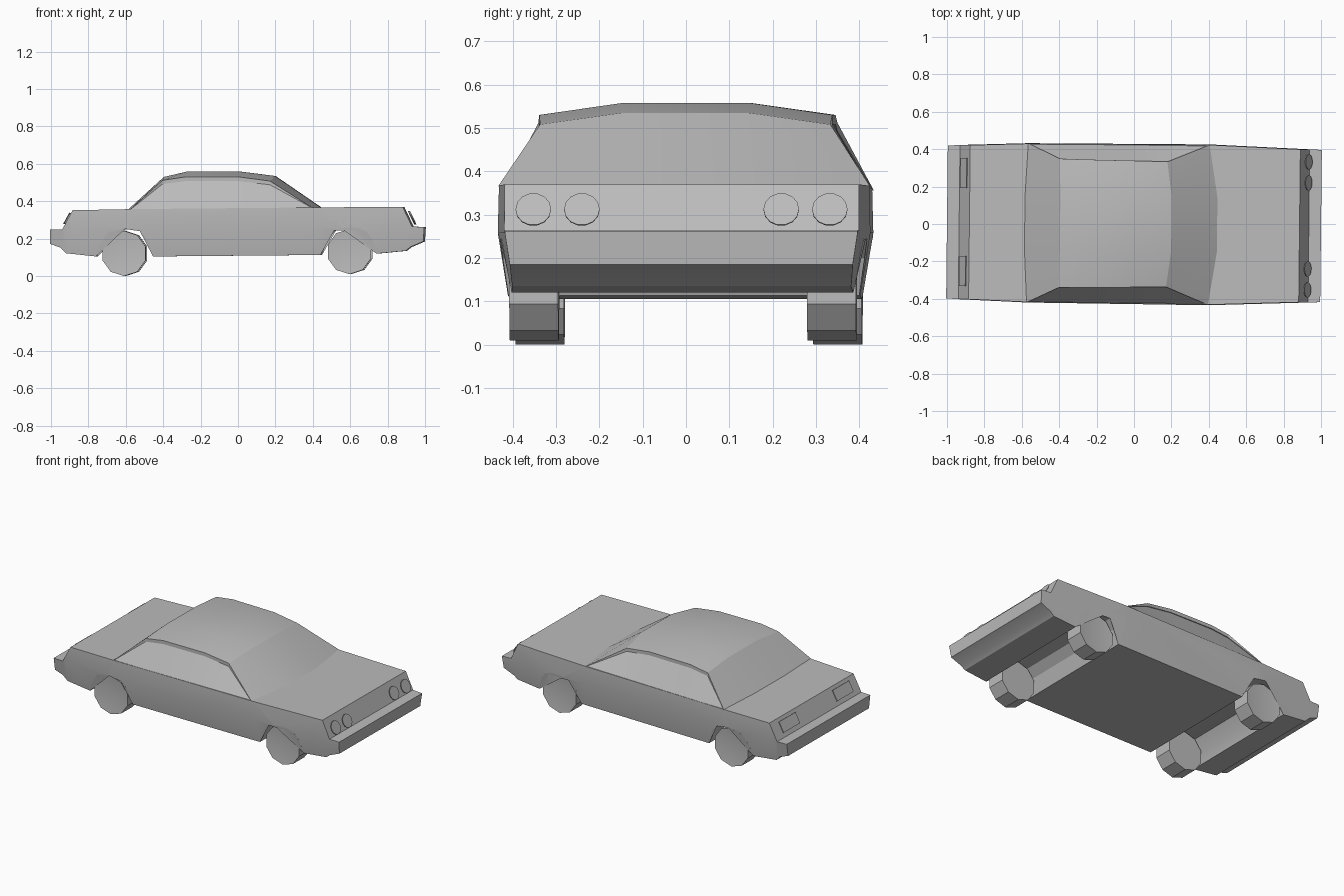
import bpy, bmesh, math
from mathutils import Matrix, Vector

if "Cube" in bpy.data.objects:
    bpy.data.objects.remove(bpy.data.objects["Cube"], do_unlink=True)

# One flat grey for the whole car
grey = bpy.data.materials.new("plain_grey")
grey.use_nodes = True
GREY = (0.5, 0.5, 0.5, 1)
grey.diffuse_color = GREY
grey.node_tree.nodes["Principled BSDF"].inputs["Base Color"].default_value = GREY

YAW = Matrix.Rotation(-0.011, 4, 'Z')   # the car stands very slightly turned


def finish(name, bm, angle=25, fix_normals=True):
    if fix_normals:
        bmesh.ops.recalc_face_normals(bm, faces=bm.faces[:])
    bm.transform(YAW)
    mesh = bpy.data.meshes.new(name)
    bm.to_mesh(mesh)
    bm.free()
    mesh.materials.append(grey)
    mesh.shade_smooth()
    mesh.set_sharp_from_angle(angle=math.radians(angle))
    obj = bpy.data.objects.new(name, mesh)
    bpy.context.collection.objects.link(obj)
    return obj


def lerp_table(table, x):
    for (x0, v0), (x1, v1) in zip(table, table[1:]):
        if x <= x1:
            t = max(0, (x - x0) / (x1 - x0))
            return v0 + t * (v1 - v0)
    return table[-1][1]


# Body: side profile with wheel-arch tunnels, given width and a waist crease
profile = [
    (-1.0, 0.25), (-1.0, 0.172), (-0.945, 0.152), (-0.915, 0.122), (-0.755, 0.105),
    (-0.735, 0.165), (-0.69, 0.235), (-0.60, 0.252), (-0.52, 0.24), (-0.48, 0.20), (-0.45, 0.105),
    (0.445, 0.113), (0.475, 0.20), (0.52, 0.245), (0.60, 0.262), (0.69, 0.24), (0.72, 0.20),
    (0.745, 0.12), (0.90, 0.135), (0.925, 0.155), (0.995, 0.185), (1.0, 0.262), (0.935, 0.265),
    (0.885, 0.37), (0.40, 0.367), (-0.57, 0.358), (-0.88, 0.352), (-0.935, 0.25),
]
PLAN = [(-1, 0.41), (-0.57, 0.426), (0.4, 0.43), (1, 0.407)]
HEIGHT = [(0.105, -0.025), (0.255, 0.0), (0.37, -0.003)]

bm = bmesh.new()
bm.faces.new([bm.verts.new((x, 0, z)) for x, z in profile])
bmesh.ops.triangulate(bm, faces=bm.faces[:])
for co, no in (((0, 0, 0.258), (0, 0, 1)), ((-0.57, 0, 0), (1, 0, 0)), ((0.4, 0, 0), (1, 0, 0))):
    bmesh.ops.bisect_plane(bm, geom=bm.verts[:] + bm.edges[:] + bm.faces[:],
                           plane_co=co, plane_no=no, dist=1e-5)
res = bmesh.ops.extrude_face_region(bm, geom=bm.faces[:], use_keep_orig=True)
left_side = {g for g in res["geom"] if isinstance(g, bmesh.types.BMVert)}
for v in bm.verts:
    half = lerp_table(PLAN, v.co.x) + lerp_table(HEIGHT, v.co.z)
    v.co.y = half if v in left_side else -half
finish("body", bm)

# Roof shell: stations of (middle x, middle z, edge x, edge y, edge z, rim drop)
stations = [
    (-0.585, 0.357, -0.57, 0.426, 0.358, 0.002),
    (-0.395, 0.53, -0.40, 0.345, 0.512, 0.02),
    (-0.275, 0.558, -0.28, 0.342, 0.53, 0.022),
    (0.02, 0.558, 0.01, 0.338, 0.53, 0.022),
    (0.20, 0.535, 0.175, 0.335, 0.508, 0.02),
    (0.445, 0.367, 0.40, 0.428, 0.367, 0.002),
]
bm = bmesh.new()
rows = []
for mx, mz, ex, ey, ez, drop in stations:
    pts = [(ex, -ey + 0.012, ez - drop), (ex, -ey, ez - drop), (ex, -ey, ez), (mx, -0.145, mz),
           (mx, 0.145, mz), (ex, ey, ez), (ex, ey, ez - drop), (ex, ey - 0.012, ez - drop)]
    rows.append([bm.verts.new(p) for p in pts])
for a, b in zip(rows, rows[1:]):
    for i in range(7):
        bm.faces.new((a[i], b[i], b[i + 1], a[i + 1]))
finish("roof", bm, 24, fix_normals=False)

# Side windows tucked under the roof rim
for side, name in ((1, "left_window"), (-1, "right_window")):
    bm = bmesh.new()
    tops = [bm.verts.new((ex, side * (ey - 0.007), ez - drop + 0.002))
            for _, _, ex, ey, ez, drop in stations]
    low = [bm.verts.new((t.co.x, side * 0.422, 0.358 + 0.009 * (t.co.x + 0.57)))
           for t in tops[1:-1]]
    low = [tops[0]] + low + [tops[-1]]
    for i in range(5):
        quad = [low[i], low[i + 1], tops[i + 1], tops[i]]
        quad = list(dict.fromkeys(quad))
        bm.faces.new(quad if side < 0 else quad[::-1])
    finish(name, bm, fix_normals=False)

# Wheels: ten-sided drums with a shallow dished outer face
for end, wx, wz in (("rear", -0.605, 0.121), ("front", 0.60, 0.131)):
    for side, label in ((1, "left"), (-1, "right")):
        bm = bmesh.new()
        rings = []
        for y in (0.287, 0.400):
            rings.append([bm.verts.new((wx + 0.121 * math.cos(a), side * y, wz + 0.121 * math.sin(a)))
                          for a in (math.tau * (k + 0.5) / 10 for k in range(10))])
        hub = bm.verts.new((wx, side * 0.388, wz))
        bm.faces.new(rings[0])
        for k in range(10):
            n = (k + 1) % 10
            bm.faces.new((rings[0][k], rings[0][n], rings[1][n], rings[1][k]))
            bm.faces.new((rings[1][k], rings[1][n], hub))
        finish(f"{end}_{label}_wheel", bm)

# Round headlights on the sloping nose
for y in (-0.342, -0.23, 0.23, 0.342):
    bm = bmesh.new()
    mat = Matrix.Translation((0.931, y, 0.312)) @ Matrix.Rotation(math.radians(64), 4, 'Y')
    bmesh.ops.create_cone(bm, cap_ends=True, segments=14, radius1=0.041, radius2=0.041,
                          depth=0.004, matrix=mat)
    finish("headlight", bm)

# Rectangular tail lights on the sloping tail
for y in (-0.262, 0.262):
    bm = bmesh.new()
    mat = (Matrix.Translation((-0.913, y, 0.308)) @ Matrix.Rotation(math.radians(-61), 4, 'Y')
           @ Matrix.Diagonal((0.068, 0.16, 0.005, 1)))
    bmesh.ops.create_cube(bm, size=1, matrix=mat)
    finish("tail_light", bm)
